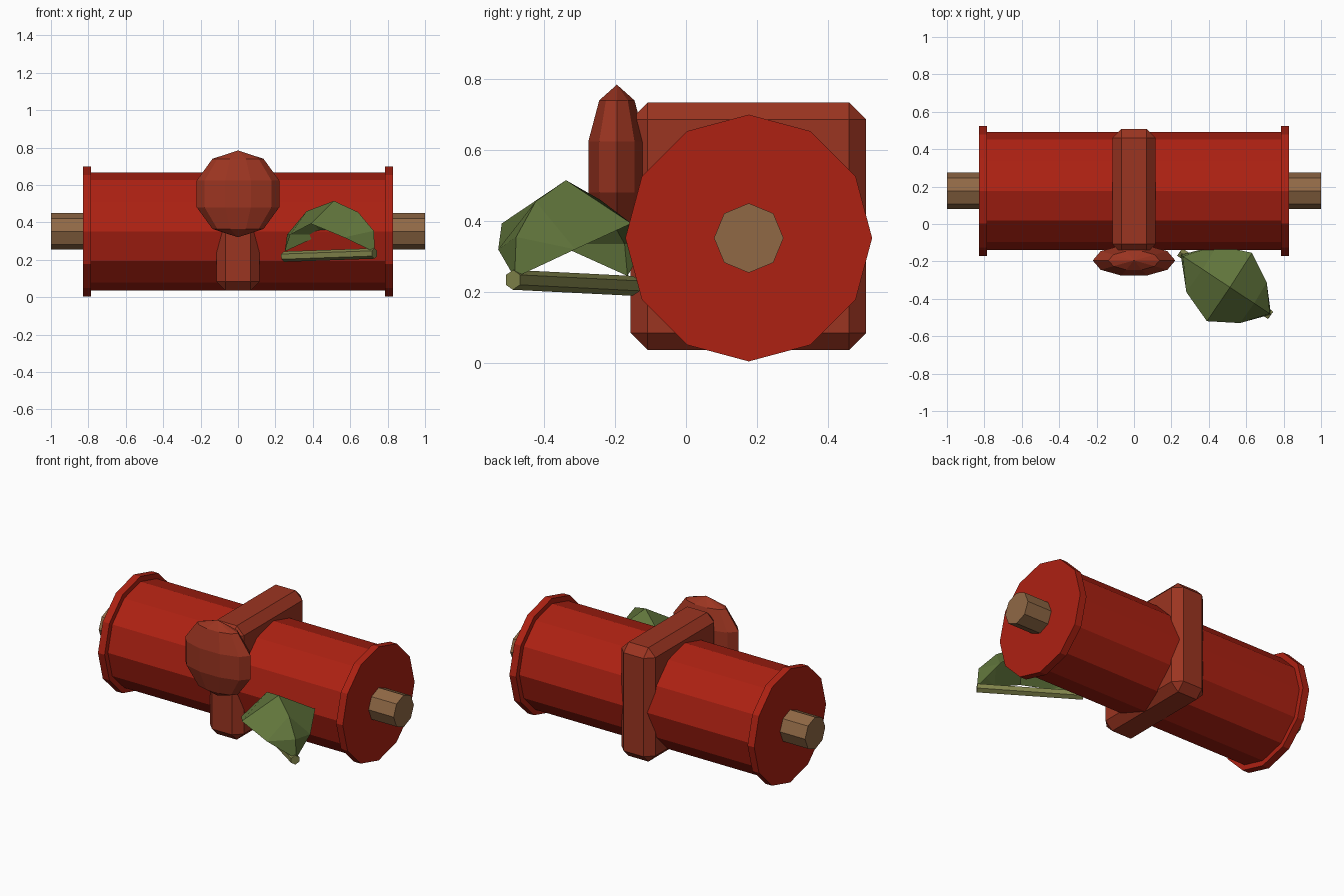
import bpy, bmesh
from math import sin, cos, pi, radians
from mathutils import Vector

if "Cube" in bpy.data.objects:
    bpy.data.objects.remove(bpy.data.objects["Cube"])


def material(name, rgb):
    m = bpy.data.materials.new(name)
    m.diffuse_color = (*rgb, 1)
    m.use_nodes = True
    m.node_tree.nodes["Principled BSDF"].inputs["Base Color"].default_value = m.diffuse_color
    return m


RED = material("red_cloth", (0.42, 0.015, 0.006))
STRAP = material("strap_red", (0.33, 0.035, 0.015))
WOOD = material("wood", (0.28, 0.14, 0.06))
LEAF = material("leaf_green", (0.12, 0.18, 0.045))
STEM = material("stem_green", (0.22, 0.23, 0.07))


def make(name, bm, mat):
    bmesh.ops.recalc_face_normals(bm, faces=bm.faces)
    me = bpy.data.meshes.new(name)
    bm.to_mesh(me)
    bm.free()
    me.materials.append(mat)
    ob = bpy.data.objects.new(name, me)
    bpy.context.collection.objects.link(ob)
    return ob


def prism(name, a, b, r, sides, mat):
    """Flat-sided bar from a to b with one corner pointing up."""
    a, b = Vector(a), Vector(b)
    d = (b - a).normalized()
    side = d.cross(Vector((0, 0, 1))).normalized()
    up = side.cross(d)
    bm = bmesh.new()
    rings = [[bm.verts.new(p + (up * cos(2 * pi * i / sides) + side * sin(2 * pi * i / sides)) * r)
              for i in range(sides)] for p in (a, b)]
    for ring in rings:
        bm.faces.new(ring)
    for i in range(sides):
        j = (i + 1) % sides
        bm.faces.new((rings[0][i], rings[0][j], rings[1][j], rings[1][i]))
    return make(name, bm, mat)


# Rolled scroll, end flanges and the rod through it
CY, CZ = 0.177, 0.352
prism("roll", (-0.80, CY, CZ), (0.80, CY, CZ), 0.316, 12, RED)
for label, s in (("left", -1), ("right", 1)):
    prism(label + "_flange", (s * 0.785, CY, CZ), (s * 0.83, CY, CZ), 0.348, 12, RED)
prism("rod", (-1, CY, CZ), (1, CY, CZ), 0.098, 8, WOOD)

# Chamfered band around the middle
bm = bmesh.new()
bmesh.ops.create_cube(bm, size=1)
for v in bm.verts:
    v.co = Vector((v.co.x * 0.23, 0.176 + v.co.y * 0.664, 0.385 + v.co.z * 0.698))
bmesh.ops.bevel(bm, geom=bm.edges[:], offset=0.048, offset_type='OFFSET',
                segments=1, affect='EDGES', profile=0.5)
make("band", bm, STRAP)

# Flattened faceted seal on the front: ten segments, five rings
bm = bmesh.new()
zc, R, ry = 0.5525, 0.232, 0.089
top = bm.verts.new((0, -0.195, zc + R))
bottom = bm.verts.new((0, -0.195, zc - R))
rings = []
for k in range(1, 5):
    t = radians(36 * k)
    rings.append([bm.verts.new((R * sin(t) * cos(radians(36 * i)),
                                -0.195 + ry * sin(t) * sin(radians(36 * i)),
                                zc + R * cos(t))) for i in range(10)])
for i in range(10):
    j = (i + 1) % 10
    bm.faces.new((top, rings[0][i], rings[0][j]))
    bm.faces.new((bottom, rings[3][j], rings[3][i]))
    for p, q in zip(rings, rings[1:]):
        bm.faces.new((p[i], q[i], q[j], p[j]))
make("seal", bm, STRAP)

# Arched leaf: ridge over the stem, rim mirrored to both sides
A = Vector((0.25, -0.165, 0))
D = Vector((0.5, -0.33, 0)).normalized()
N = Vector((-D.y, D.x, 0))
ridge = [(0, 0.245), (0.015, 0.335), (0.14, 0.46), (0.315, 0.515),
         (0.47, 0.455), (0.57, 0.355), (0.578, 0.24)]
rim = [(0.135, 0.15, 0.335), (0.312, 0.219, 0.393), (0.465, 0.13, 0.32)]
bm = bmesh.new()
rv = [bm.verts.new(A + D * t + Vector((0, 0, z))) for t, z in ridge]
for s in (-1, 1):
    e = [bm.verts.new(A + D * t + N * (s * n) + Vector((0, 0, z))) for t, n, z in rim]
    for f in ((rv[0], rv[1], e[0]), (rv[1], rv[2], e[0]), (rv[2], rv[3], e[1], e[0]),
              (rv[3], rv[4], e[2], e[1]), (rv[4], rv[5], e[2]), (rv[5], rv[6], e[2])):
        bm.faces.new(f)
make("leaf", bm, LEAF)

# Straight stem below the leaf
prism("stem", (0.245, -0.15, 0.217), (0.73, -0.488, 0.234), 0.028, 6, STEM)
